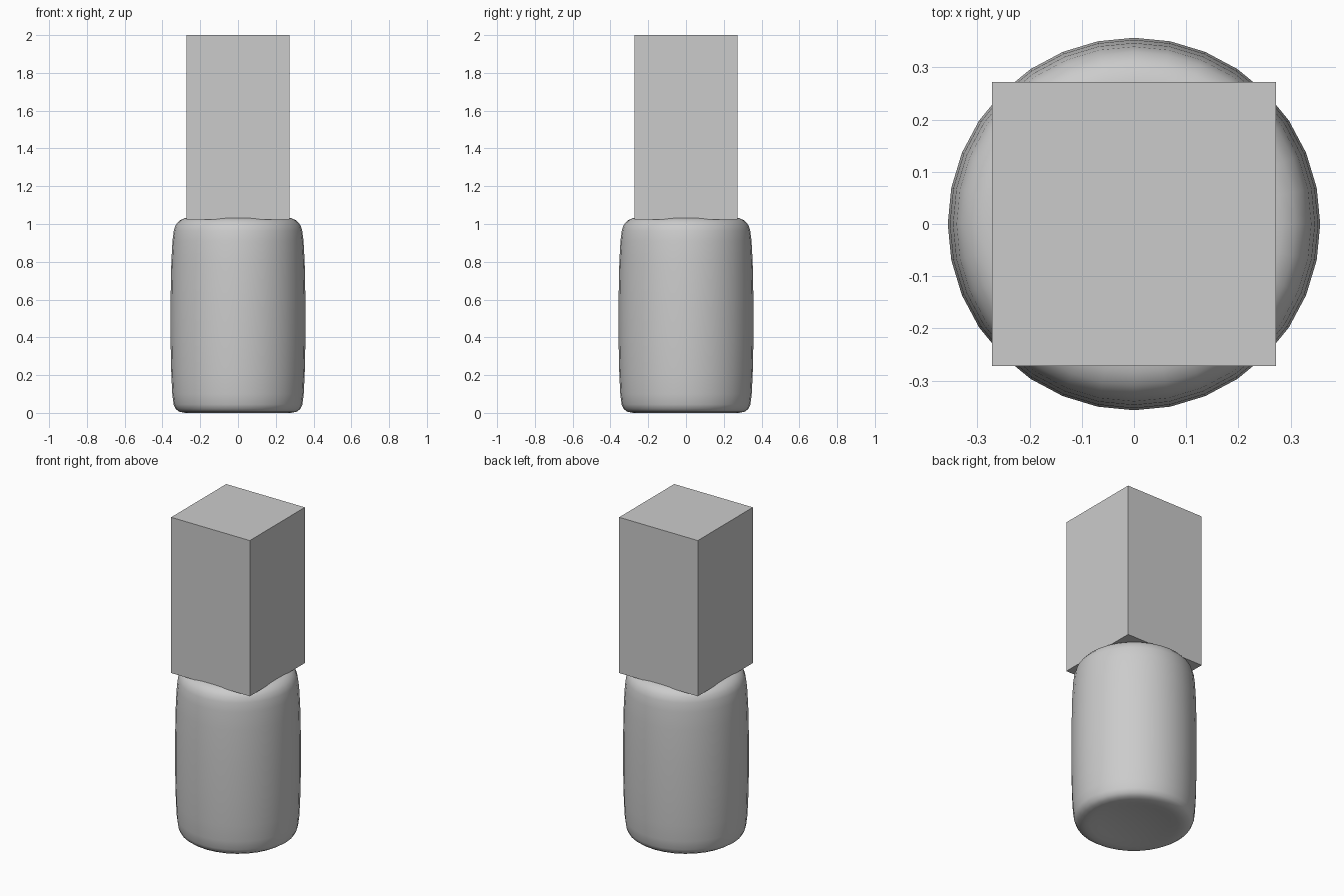
import bpy, bmesh, math

if "Cube" in bpy.data.objects:
    bpy.data.objects.remove(bpy.data.objects["Cube"])


def finish(bm, name, angle=None):
    bmesh.ops.recalc_face_normals(bm, faces=bm.faces)
    mesh = bpy.data.meshes.new(name)
    bm.to_mesh(mesh)
    bm.free()
    obj = bpy.data.objects.new(name, mesh)
    bpy.context.collection.objects.link(obj)
    if angle:
        bpy.context.view_layer.objects.active = obj
        obj.select_set(True)
        bpy.ops.object.shade_smooth_by_angle(angle=math.radians(angle))
        obj.select_set(False)
    return obj


# Rounded body: lathed profile with slightly dished ends
profile = [(0, 0.025), (0.12, 0.02), (0.2, 0.01), (0.25, 0.002), (0.28, 0.0),
           (0.31, 0.006), (0.33, 0.02), (0.341, 0.045), (0.348, 0.1),
           (0.353, 0.2), (0.357, 0.38), (0.357, 0.6), (0.353, 0.8),
           (0.347, 0.91), (0.34, 0.965), (0.33, 0.995), (0.31, 1.018),
           (0.285, 1.03), (0.26, 1.034), (0.2, 1.03), (0, 1.025)]
bm = bmesh.new()
verts = [bm.verts.new((r, 0, z)) for r, z in profile]
edges = [bm.edges.new(pair) for pair in zip(verts, verts[1:])]
bmesh.ops.spin(bm, geom=verts + edges, cent=(0, 0, 0), axis=(0, 0, 1),
               angle=math.tau, steps=32)
bmesh.ops.remove_doubles(bm, verts=bm.verts, dist=0.0005)
finish(bm, "rounded_body", 60)

# Square cap block
bm = bmesh.new()
bmesh.ops.create_cube(bm, size=1)
bmesh.ops.scale(bm, vec=(0.545, 0.545, 0.975), verts=bm.verts)
bmesh.ops.translate(bm, vec=(0, 0, 1.5125), verts=bm.verts)
finish(bm, "square_cap")
